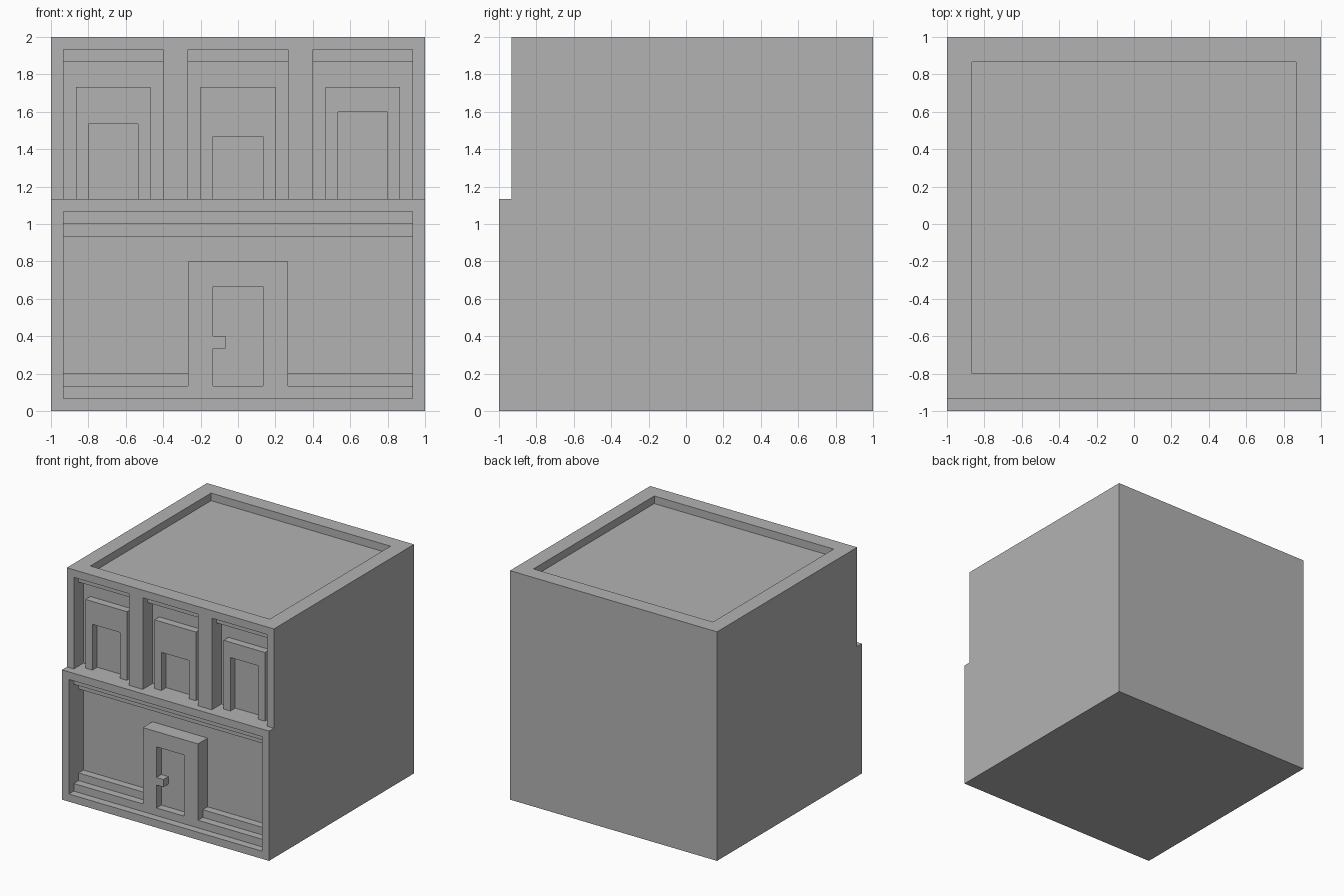
import bpy
import bmesh
from mathutils import Vector

# Sizes are in whole building blocks; fifteen blocks make one unit
UNIT = 1 / 15

cube = bpy.data.objects.get("Cube")
if cube:
    bpy.data.objects.remove(cube, do_unlink=True)

# Plain stone colour
stone = bpy.data.materials.new("stone grey")
stone.use_nodes = True
GREY = (0.45, 0.45, 0.45, 1)
stone.diffuse_color = GREY
stone.node_tree.nodes["Principled BSDF"].inputs["Base Color"].default_value = GREY


def extrude(name, outline, axis, start, end):
    """Extrude an outline along x (points are y, z) or along y (points are x, z)."""
    bm = bmesh.new()
    if axis == "x":
        verts = [bm.verts.new((start, a, b)) for a, b in outline]
        step = Vector((end - start, 0, 0))
    else:
        verts = [bm.verts.new((a, start, b)) for a, b in outline]
        step = Vector((0, end - start, 0))
    face = bm.faces.new(verts)
    result = bmesh.ops.extrude_face_region(bm, geom=[face])
    moved = [g for g in result["geom"] if isinstance(g, bmesh.types.BMVert)]
    bmesh.ops.translate(bm, vec=step, verts=moved)
    bmesh.ops.recalc_face_normals(bm, faces=bm.faces)
    mesh = bpy.data.meshes.new(name)
    bm.to_mesh(mesh)
    bm.free()
    mesh.materials.append(stone)
    obj = bpy.data.objects.new(name, mesh)
    bpy.context.collection.objects.link(obj)
    return obj


def rect(a0, a1, b0, b1):
    return [(a0, b0), (a1, b0), (a1, b1), (a0, b1)]


def surround(center, half, top, hole_half, hole_top, base):
    """Outline of a frame around an opening that reaches the base."""
    c, h = center, hole_half
    return [(c - half, base), (c - half, top), (c + half, top), (c + half, base),
            (c + h, base), (c + h, hole_top), (c - h, hole_top), (c - h, base)]


def carve(target, cutter):
    cutter.hide_render = True
    mod = target.modifiers.new("carve", "BOOLEAN")
    mod.operation = "DIFFERENCE"
    mod.solver = "EXACT"
    mod.object = cutter
    bpy.context.view_layer.objects.active = target
    bpy.ops.object.modifier_apply(modifier=mod.name)
    bpy.data.objects.remove(cutter, do_unlink=True)


# Building body, with the lower storey one block further forward
body = extrude("building_body",
               [(-15, 0), (15, 0), (15, 30), (-14, 30), (-14, 17), (-15, 17)],
               "x", -15, 15)

# Sunken roof
carve(body, extrude("roof_cutter", rect(-12, 13, 29, 31), "x", -13, 13))

# Ground floor recess with stepped sill and stepped lintel
shop = [(-16, 1), (-14, 1), (-14, 2), (-13, 2), (-13, 3), (-12, 3),
        (-12, 14), (-13, 14), (-13, 15), (-14, 15), (-14, 16), (-16, 16)]
carve(body, extrude("shop_cutter", shop, "x", -14, 14))

# Upper window bays, each with a window surround of its own opening height
bay = [(-16, 17), (-12, 17), (-12, 28), (-13, 28), (-13, 29), (-16, 29)]
bays = (("right", -14, -6, -10, 23), ("middle", -4, 4, 0, 22), ("left", 6, 14, 10, 24))
parts = [body]
for side, x0, x1, center, opening_top in bays:
    carve(body, extrude("bay_cutter", bay, "x", x0, x1))
    parts.append(extrude(side + "_window_frame",
                         surround(center, 3, 26, 2, opening_top, 17), "y", -13, -12))

# Door frame, door panel and handle
parts.append(extrude("door_frame", surround(0, 4, 12, 2, 10, 2), "y", -14, -12))
parts.append(extrude("door_panel", rect(-2, 2, 2, 10), "y", -13, -12))
parts.append(extrude("door_handle", rect(-2, -1, 5, 6), "y", -14, -13))

# Bring everything to final size
for part in parts:
    for vert in part.data.vertices:
        vert.co *= UNIT
    part.data.update()
